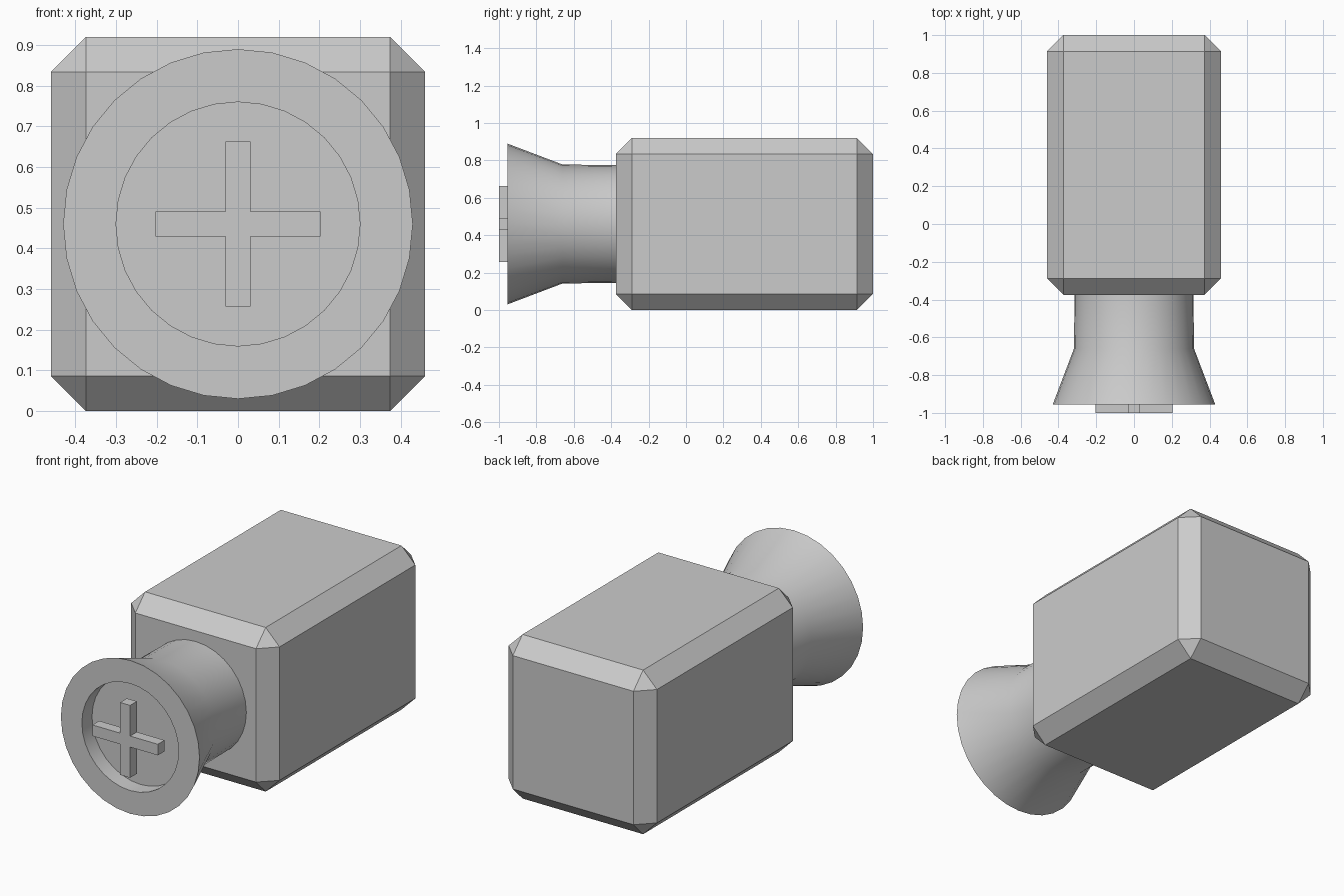
import bpy, bmesh, math
from mathutils import Matrix, Vector

if "Cube" in bpy.data.objects:
    bpy.data.objects.remove(bpy.data.objects["Cube"], do_unlink=True)

MID = 0.46  # height of the long axis

grey = bpy.data.materials.new("light_grey")
grey.use_nodes = True
grey.diffuse_color = (0.6, 0.6, 0.6, 1)
grey.node_tree.nodes["Principled BSDF"].inputs["Base Color"].default_value = (0.6, 0.6, 0.6, 1)


def finish(bm, name):
    bmesh.ops.recalc_face_normals(bm, faces=bm.faces[:])
    mesh = bpy.data.meshes.new(name)
    bm.to_mesh(mesh)
    bm.free()
    obj = bpy.data.objects.new(name, mesh)
    obj.data.materials.append(grey)
    bpy.context.collection.objects.link(obj)
    return obj


def box(bm, size, centre):
    bmesh.ops.create_cube(bm, size=1, matrix=Matrix.Translation(centre) @ Matrix.Diagonal((*size, 1)))


# Chamfered body block
bm = bmesh.new()
box(bm, (0.92, 1.375, 0.92), (0, 0.3125, MID))
bmesh.ops.bevel(bm, geom=bm.edges[:], offset=0.086, offset_type='OFFSET',
                segments=1, profile=0.5, affect='EDGES')
finish(bm, "body")

# Neck flaring to a rim with a round recess, turned around the long axis
profile = [(0, -0.865), (0.30, -0.865), (0.30, -0.955), (0.43, -0.955),
           (0.318, -0.66), (0.314, -0.33), (0, -0.33)]
bm = bmesh.new()
verts = [bm.verts.new((0, y, MID + r)) for r, y in profile]
edges = [bm.edges.new(pair) for pair in zip(verts, verts[1:])]
bmesh.ops.spin(bm, geom=verts + edges, cent=(0, 0, MID), axis=(0, 1, 0),
               angle=math.tau, steps=32)
bmesh.ops.remove_doubles(bm, verts=bm.verts[:], dist=0.0005)
neck = finish(bm, "flared_neck")
bpy.context.view_layer.objects.active = neck
neck.select_set(True)
bpy.ops.object.shade_smooth_by_angle(angle=math.radians(30))

# Cross in front of the recess, pulled out of a small square
bm = bmesh.new()
y, half = -1.0, 0.031
square = [bm.verts.new((sx * half, y, MID + sz * half))
          for sx, sz in ((-1, -1), (1, -1), (1, 1), (-1, 1))]
bm.faces.new(square)
for edge in bm.edges[:]:
    direction = (edge.verts[0].co + edge.verts[1].co) / 2 - Vector((0, y, MID))
    arm = bmesh.ops.extrude_edge_only(bm, edges=[edge])["geom"]
    bmesh.ops.translate(bm, verts=[g for g in arm if isinstance(g, bmesh.types.BMVert)],
                        vec=direction.normalized() * (0.203 - half))
back = bmesh.ops.extrude_face_region(bm, geom=bm.faces[:], use_keep_orig=True)["geom"]
bmesh.ops.translate(bm, verts=[g for g in back if isinstance(g, bmesh.types.BMVert)],
                    vec=(0, 0.06, 0))
finish(bm, "cross")
